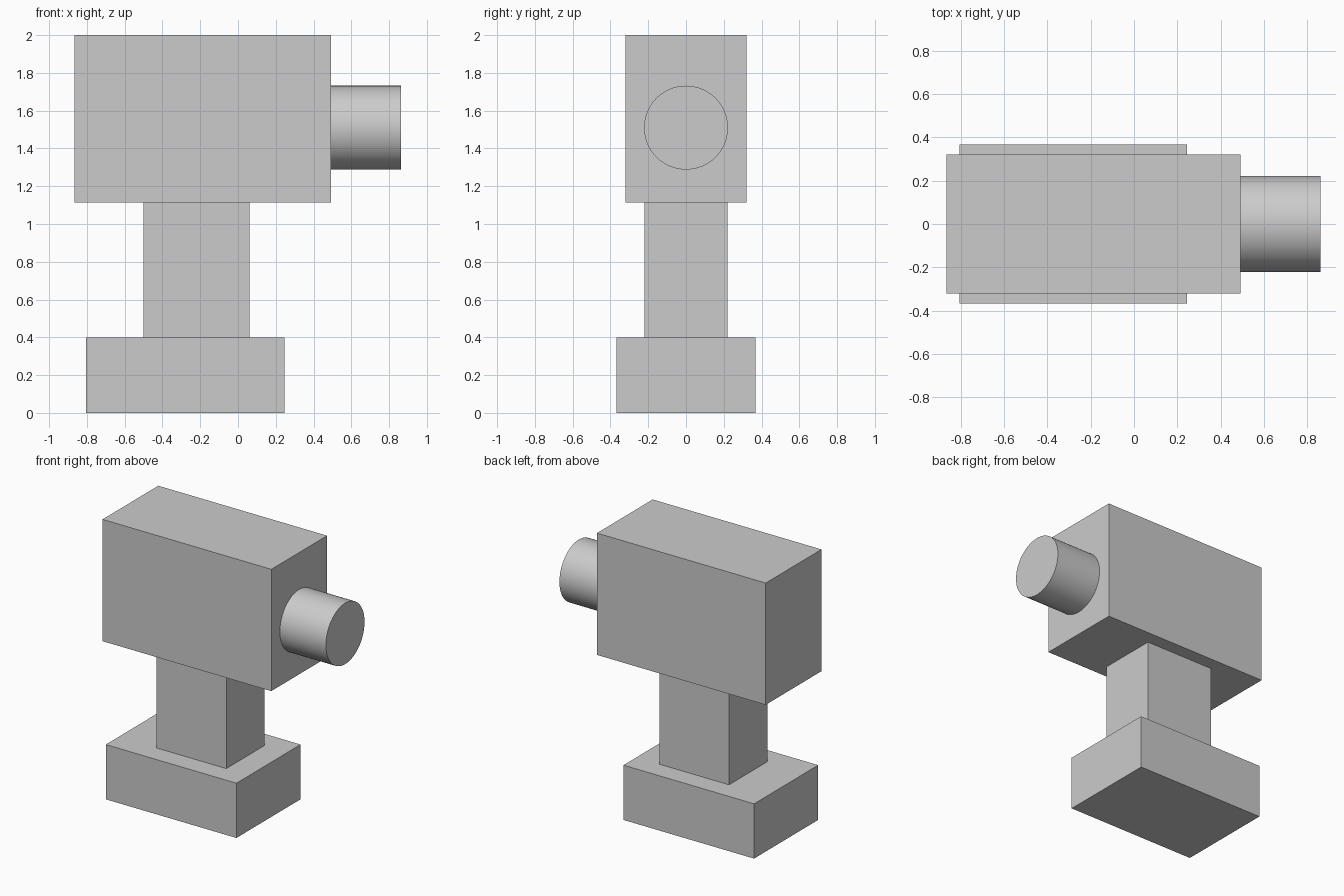
import bpy
import math

default_cube = bpy.data.objects.get("Cube")
if default_cube:
    bpy.data.objects.remove(default_cube, do_unlink=True)

# Single plain grey
grey = bpy.data.materials.new("plain grey")
grey.use_nodes = True
colour = (0.6, 0.6, 0.6, 1)
grey.diffuse_color = colour
grey.node_tree.nodes["Principled BSDF"].inputs["Base Color"].default_value = colour


def finish(name):
    obj = bpy.context.object
    obj.name = name
    obj.data.materials.append(grey)
    return obj


def box(name, x0, x1, half_y, z0, z1):
    bpy.ops.mesh.primitive_cube_add(size=1, location=((x0 + x1) / 2, 0, (z0 + z1) / 2))
    obj = finish(name)
    obj.scale = (x1 - x0, 2 * half_y, z1 - z0)
    bpy.ops.object.transform_apply(location=False, rotation=False, scale=True)
    return obj


# Base, grip and main body
box("base", -0.805, 0.245, 0.368, 0, 0.398)
box("handle", -0.5, 0.06, 0.22, 0.398, 1.115)
box("body", -0.865, 0.492, 0.32, 1.115, 2)

# Round nose pointing along +x
x0, x1 = 0.492, 0.862
bpy.ops.mesh.primitive_cylinder_add(
    vertices=64, radius=0.222, depth=x1 - x0,
    location=((x0 + x1) / 2, 0, 1.51), rotation=(0, math.pi / 2, 0))
finish("nozzle")
bpy.ops.object.shade_smooth_by_angle(angle=math.radians(30))
